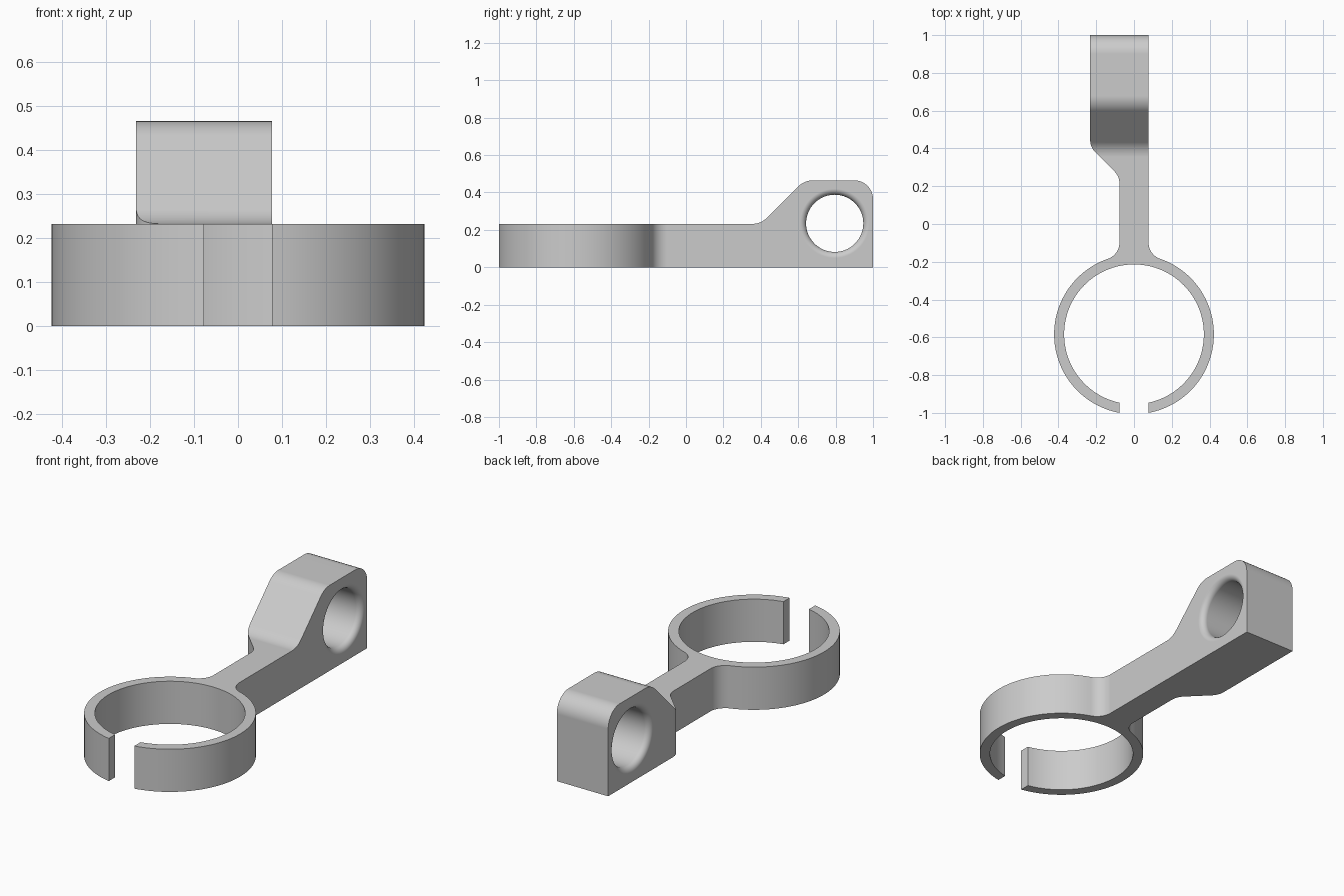
import bpy, bmesh, math
from mathutils import Vector

if "Cube" in bpy.data.objects:
    bpy.data.objects.remove(bpy.data.objects["Cube"], do_unlink=True)

HALF = 0.077                      # half width of the arm and of the ring gap
LEFT = -0.232                     # far side of the wide clamp block
RING_Y, R_OUT, R_IN = -0.584, 0.423, 0.37
FILLET = 0.09


def arc(cx, cy, r, a0, a1, n):
    return [(cx + r * math.cos(a0 + (a1 - a0) * i / n),
             cy + r * math.sin(a0 + (a1 - a0) * i / n)) for i in range(n + 1)]


def rounded(corners, n=10):
    """Polyline through (x, y, radius) corners with circular fillets."""
    out = []
    for i, (x, y, r) in enumerate(corners):
        p = Vector((x, y))
        if r == 0:
            out.append((x, y))
            continue
        a = (Vector(corners[i - 1][:2]) - p).normalized()
        b = (Vector(corners[(i + 1) % len(corners)][:2]) - p).normalized()
        half = a.angle(b) / 2
        centre = p + (a + b).normalized() * (r / math.sin(half))
        u = p + a * (r / math.tan(half)) - centre
        v = p + b * (r / math.tan(half)) - centre
        turn = math.atan2(u.x * v.y - u.y * v.x, u.dot(v))
        start = math.atan2(u.y, u.x)
        out += arc(centre.x, centre.y, r, start, start + turn, n)
    return out


def prism(name, pts, to_3d, offset):
    bm = bmesh.new()
    face = bm.faces.new([bm.verts.new(to_3d(*p)) for p in pts])
    ext = bmesh.ops.extrude_face_region(bm, geom=[face])
    moved = [g for g in ext["geom"] if isinstance(g, bmesh.types.BMVert)]
    bmesh.ops.translate(bm, verts=moved, vec=offset)
    return finish(name, bm)


def finish(name, bm):
    bmesh.ops.recalc_face_normals(bm, faces=bm.faces)
    me = bpy.data.meshes.new(name)
    bm.to_mesh(me)
    bm.free()
    ob = bpy.data.objects.new(name, me)
    bpy.context.collection.objects.link(ob)
    return ob


# Plan outline: split ring, filleted neck, widened block
fx = HALF + FILLET
fy = RING_Y + math.sqrt((R_OUT + FILLET) ** 2 - fx ** 2)
tangent = math.atan2(fy - RING_Y, fx)
gap_out = -math.pi / 2 + math.asin(HALF / R_OUT)
gap_in = -math.pi / 2 + math.asin(HALF / R_IN)
right = arc(0, RING_Y, R_OUT, gap_out, tangent, 48)
right += arc(fx, fy, FILLET, tangent + math.pi, math.pi, 12)[1:] if tangent < 0 else \
    arc(fx, fy, FILLET, tangent - math.pi, -math.pi, 12)[1:]
left = [(-x, y) for x, y in reversed(right)]
block = rounded([(HALF, 0, 0), (HALF, 1.1, 0), (LEFT, 1.1, 0),
                 (LEFT, 0.407, 0.09), (-HALF, 0.252, 0.09), (-HALF, 0, 0)])
inner = arc(0, RING_Y, R_IN, math.pi - gap_in, gap_in, 96)
# inner arc runs from the left gap edge over the back to the right gap edge
inner = arc(0, RING_Y, R_IN, math.pi - gap_in, gap_in, 96)
bracket = prism("ring_clamp_bracket", right + block + left + inner,
                lambda x, y: (x, y, -0.1), (0, 0, 0.7))

# Side outline: low strap rising to the block
side = rounded([(-1.1, 0, 0), (1, 0, 0), (1, 0.465, 0.1), (0.633, 0.465, 0.11),
                (0.4, 0.232, 0.11), (-1.1, 0.232, 0)])
side_cutter = prism("side_profile_cutter", side, lambda y, z: (-0.6, y, z), (1.2, 0, 0))

# Cross hole with rounded rims, turned around its axis
HOLE_R, RIM = 0.153, 0.032
flare = [(LEFT + RIM * (1 - math.cos(t)), HOLE_R + RIM * (1 - math.sin(t)))
         for t in [i * math.pi / 16 for i in range(9)]]
flare[0] = (LEFT, HOLE_R + RIM)
mid = (LEFT + HALF) / 2
profile = [(LEFT - 0.05, HOLE_R + RIM)] + flare
profile += [(2 * mid - x, r) for x, r in reversed(profile)]
bm = bmesh.new()
STEPS = 64
rings = []
for x, r in profile:
    rings.append([bm.verts.new((x, 0.795 + py, 0.235 + pz))
                  for py, pz in arc(0, 0, r, 0, math.tau, STEPS)[:-1]])
for a, b in zip(rings, rings[1:]):
    for i in range(STEPS):
        j = (i + 1) % STEPS
        bm.faces.new((a[i], a[j], b[j], b[i]))
bm.faces.new(rings[0])
bm.faces.new(rings[-1])
hole_cutter = finish("hole_cutter", bm)

# Combine the outlines and pierce the block
bpy.ops.object.select_all(action="DESELECT")
bpy.context.view_layer.objects.active = bracket
bracket.select_set(True)
for cutter, op in ((side_cutter, "INTERSECT"), (hole_cutter, "DIFFERENCE")):
    cutter.hide_render = True
    mod = bracket.modifiers.new(cutter.name, "BOOLEAN")
    mod.operation, mod.object, mod.solver = op, cutter, "EXACT"
    bpy.ops.object.modifier_apply(modifier=mod.name)
    bpy.data.objects.remove(cutter, do_unlink=True)

# Smooth curves, crisp edges, clean flats
bpy.ops.object.shade_smooth_by_angle(angle=math.radians(30))
weighted = bracket.modifiers.new("clean_flats", "WEIGHTED_NORMAL")
weighted.keep_sharp = True

grey = bpy.data.materials.new("plain grey")
grey.use_nodes = True
colour = (0.6, 0.6, 0.6, 1)
grey.diffuse_color = colour
grey.node_tree.nodes["Principled BSDF"].inputs["Base Color"].default_value = colour
bracket.data.materials.clear()
bracket.data.materials.append(grey)
